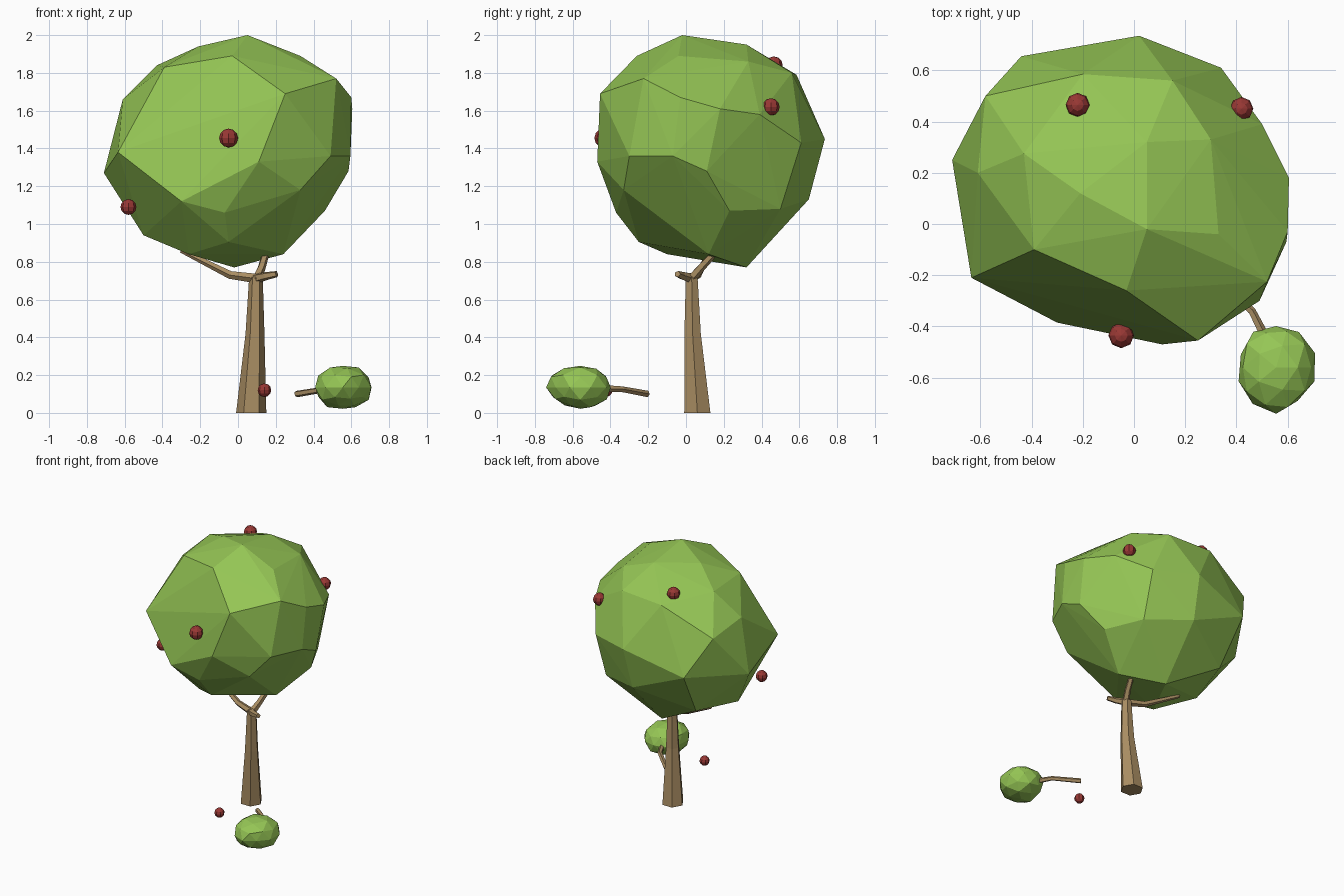
import bpy, bmesh, math, random
from mathutils import Vector, Matrix

random.seed(4)


def material(name, rgb):
    m = bpy.data.materials.new(name)
    m.diffuse_color = (*rgb, 1)
    return m


LEAF = material("leaf green", (0.30, 0.56, 0.09))
BARK = material("bark brown", (0.40, 0.27, 0.125))
RED = material("apple red", (0.32, 0.04, 0.035))


def finish(name, bm, mat):
    bmesh.ops.recalc_face_normals(bm, faces=bm.faces[:])
    me = bpy.data.meshes.new(name)
    bm.to_mesh(me)
    bm.free()
    me.materials.append(mat)
    ob = bpy.data.objects.new(name, me)
    bpy.context.collection.objects.link(ob)
    return ob


def limb(name, path, sides, upright=False):
    """Tapered faceted tube through (x, y, z, radius) stations."""
    bm = bmesh.new()
    pts = [Vector(p[:3]) for p in path]
    rings = []
    for i, p in enumerate(pts):
        axis = pts[min(i + 1, len(pts) - 1)] - pts[max(i - 1, 0)]
        rot = Matrix.Identity(3) if upright else axis.to_track_quat('Z', 'Y').to_matrix()
        rings.append([bm.verts.new(p + rot @ Vector((
            path[i][3] * math.cos(math.tau * k / sides),
            path[i][3] * math.sin(math.tau * k / sides), 0))) for k in range(sides)])
    for a, b in zip(rings, rings[1:]):
        for k in range(sides):
            j = (k + 1) % sides
            bm.faces.new((a[k], a[j], b[j], b[k]))
    bm.faces.new(rings[0])
    bm.faces.new(rings[-1])
    return finish(name, bm, BARK)


# Canopy: faceted hull through its main corners, crown to underside
corners = [
    (0.05, -0.02, 2.0), (0.05, 0.32, 1.95), (-0.21, 0.12, 1.94), (0.33, -0.04, 1.89),
    (-0.03, -0.26, 1.89), (-0.39, -0.10, 1.83), (-0.43, 0.275, 1.84), (0.30, 0.33, 1.86),
    (-0.20, 0.585, 1.79), (0.15, 0.56, 1.80), (0.52, -0.225, 1.77), (0.25, -0.455, 1.69),
    (0.60, -0.03, 1.67), (0.605, 0.18, 1.61), (0.50, 0.39, 1.58), (-0.58, 0.50, 1.60),
    (-0.61, 0.20, 1.66), (0.02, 0.735, 1.45), (0.34, 0.61, 1.43), (-0.635, -0.21, 1.38),
    (0.11, -0.47, 1.33), (0.49, -0.30, 1.36), (0.595, -0.07, 1.36), (0.585, 0.11, 1.28),
    (-0.44, 0.655, 1.32), (-0.71, 0.25, 1.27), (-0.30, -0.385, 1.12), (-0.07, -0.37, 1.06),
    (0.33, -0.33, 1.18), (0.46, 0.23, 1.07), (0.0, 0.65, 1.13), (0.33, 0.50, 1.08),
    (-0.40, 0.45, 0.98), (-0.50, 0.08, 0.94), (-0.05, -0.25, 0.905), (-0.26, -0.10, 0.84),
    (0.24, 0.12, 0.84), (-0.02, 0.32, 0.77),
]
bm = bmesh.new()
for c in corners:
    bm.verts.new(c)
hull = bmesh.ops.convex_hull(bm, input=bm.verts[:])
loose = [v for v in bm.verts if not v.link_faces]
bmesh.ops.delete(bm, geom=loose, context='VERTS')
finish("canopy", bm, LEAF)

# Trunk and the forking branches
limb("trunk", [(0.07, 0.06, 0, 0.08), (0.09, 0.035, 0.42, 0.05), (0.095, 0.03, 0.72, 0.036)], 6, True)
limb("left_branch", [(0.11, 0.02, 0.71, 0.027), (-0.04, 0.06, 0.73, 0.022), (-0.30, 0.13, 0.86, 0.013)], 5)
limb("back_branch", [(0.095, 0.02, 0.70, 0.028), (0.125, 0.08, 0.77, 0.022), (0.16, 0.19, 0.89, 0.018)], 5)
limb("branch_stub", [(0.09, 0.03, 0.71, 0.028), (0.15, -0.02, 0.725, 0.022), (0.205, -0.045, 0.735, 0.017)], 5)

# Fallen branch with its clump of leaves
limb("fallen_branch", [(0.31, -0.205, 0.10, 0.018), (0.46, -0.34, 0.125, 0.016), (0.52, -0.46, 0.13, 0.02)], 5)
bm = bmesh.new()
bmesh.ops.create_icosphere(bm, subdivisions=2, radius=1)
for v in bm.verts:
    v.co *= random.uniform(0.91, 1.05)
    v.co = Vector((0.555 + 0.155 * v.co.x, -0.56 + 0.175 * v.co.y, 0.135 + 0.12 * v.co.z))
finish("fallen_leaves", bm, LEAF)

# Apples on the canopy and one falling
apples = [(-0.05, -0.435, 1.455, 0.05), (-0.58, -0.09, 1.09, 0.042), (-0.22, 0.465, 1.84, 0.047),
          (0.42, 0.45, 1.62, 0.046), (0.14, -0.425, 0.12, 0.036)]
for i, (x, y, z, r) in enumerate(apples):
    bm = bmesh.new()
    bmesh.ops.create_uvsphere(bm, u_segments=8, v_segments=6, radius=r)
    bmesh.ops.translate(bm, verts=bm.verts[:], vec=(x, y, z))
    finish(f"apple_{i + 1}", bm, RED)
